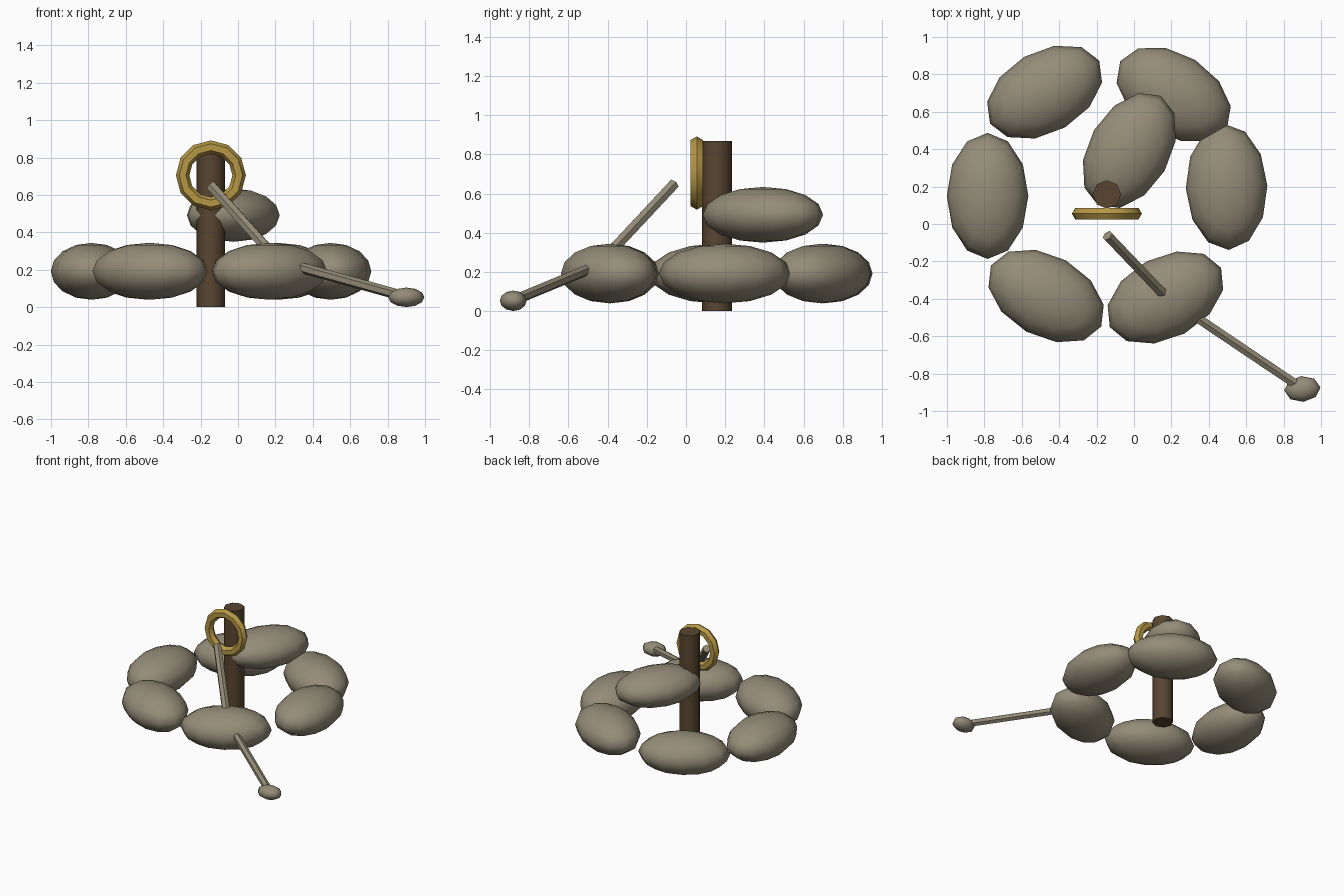
import bpy, math
from mathutils import Vector

cube = bpy.data.objects.get("Cube")
if cube:
    bpy.data.objects.remove(cube, do_unlink=True)


def material(name, rgb):
    m = bpy.data.materials.new(name)
    m.use_nodes = True
    m.diffuse_color = (*rgb, 1)
    m.node_tree.nodes["Principled BSDF"].inputs["Base Color"].default_value = (*rgb, 1)
    return m


CANVAS = material("drab canvas", (0.30, 0.265, 0.19))
WOOD = material("dark wood", (0.10, 0.06, 0.03))
GOLD = material("gold", (0.47, 0.31, 0.06))


def finish(name, mat, angle):
    ob = bpy.context.object
    ob.name = name
    ob.data.materials.append(mat)
    bpy.ops.object.transform_apply(location=False, rotation=True, scale=True)
    bpy.ops.object.shade_smooth_by_angle(angle=math.radians(angle))
    return ob


def ellipsoid(name, centre, radii, turn, segments=12, rings=8):
    bpy.ops.mesh.primitive_uv_sphere_add(segments=segments, ring_count=rings, location=centre,
                                         rotation=(0, 0, math.radians(turn)))
    bpy.context.object.scale = radii
    return finish(name, CANVAS, 80)


def rod(name, start, end, radius, sides, mat, angle):
    a, b = Vector(start), Vector(end)
    bpy.ops.mesh.primitive_cylinder_add(vertices=sides, radius=radius, depth=(b - a).length,
                                        location=(a + b) / 2,
                                        rotation=(b - a).to_track_quat('Z', 'Y').to_euler())
    return finish(name, mat, angle)


# Ring of stuffed bags lying around the post: x, y, turn
BAGS = {
    "front_right_bag": (-0.47, -0.385, -29),
    "front_left_bag": (0.168, -0.393, 28),
    "left_bag": (0.495, 0.198, 92),
    "back_left_bag": (0.212, 0.692, -32),
    "back_right_bag": (-0.478, 0.705, 30),
    "right_bag": (-0.783, 0.15, 90),
}
for name, (x, y, turn) in BAGS.items():
    ellipsoid(name, (x, y, 0.192), (0.337, 0.218, 0.152), turn)

# Bag resting on top of the ring, against the post
ellipsoid("upper_bag", (-0.025, 0.393, 0.492), (0.337, 0.218, 0.142), 60)

# Post with a hoop hung on its front
rod("post", (-0.145, 0.158, 0), (-0.145, 0.158, 0.87), 0.076, 8, WOOD, 50)
bpy.ops.mesh.primitive_torus_add(major_segments=12, minor_segments=6, major_radius=0.151,
                                 minor_radius=0.036, location=(-0.145, 0.055, 0.705),
                                 rotation=(math.pi / 2, 0, 0))
finish("hoop", GOLD, 50)

# Two thin limbs, one raised and one resting on the ground with a rounded end
rod("raised_limb", (0.2, -0.42, 0.265), (-0.142, -0.062, 0.648), 0.03, 6, CANVAS, 30)
rod("resting_limb", (0.335, -0.5, 0.212), (0.9, -0.88, 0.055), 0.028, 6, CANVAS, 30)
ellipsoid("limb_end", (0.9, -0.882, 0.053), (0.097, 0.069, 0.052), 5, 8, 6)
